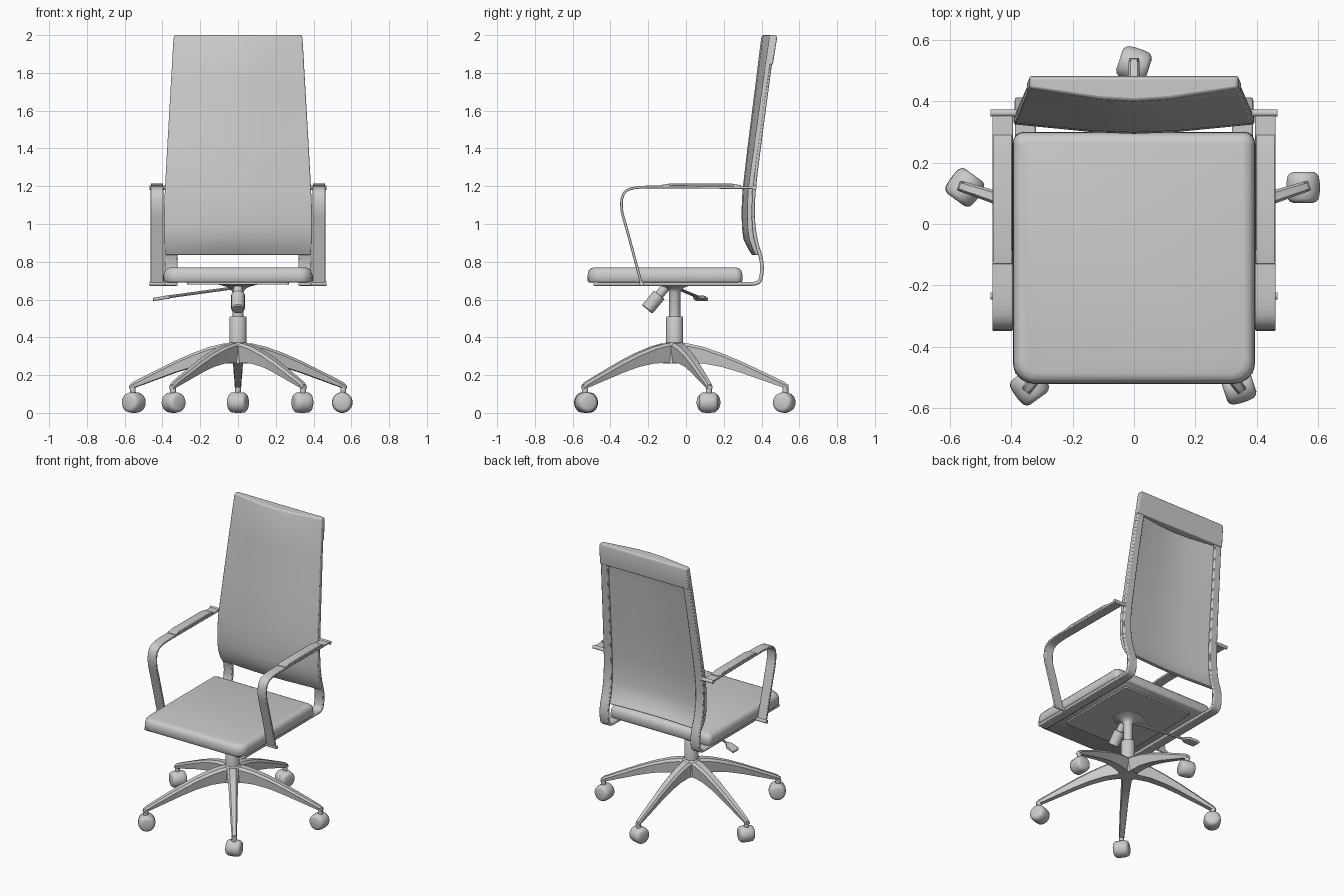
import bpy, bmesh, math
from mathutils import Vector

if "Cube" in bpy.data.objects:
    bpy.data.objects.remove(bpy.data.objects["Cube"])

CY = -0.06  # y of the swivel axis


def loft(name, rings, mirror=False, bevel=0.0, angle=35):
    """Skin closed rings of equal length, cap both ends."""
    bm = bmesh.new()
    vs = [[bm.verts.new(p) for p in ring] for ring in rings]
    n = len(rings[0])
    for a, b in zip(vs, vs[1:]):
        for i in range(n):
            j = (i + 1) % n
            bm.faces.new((a[i], a[j], b[j], b[i]))
    bm.faces.new(vs[0])
    bm.faces.new(vs[-1])
    bmesh.ops.recalc_face_normals(bm, faces=bm.faces)
    me = bpy.data.meshes.new(name)
    bm.to_mesh(me)
    bm.free()
    ob = bpy.data.objects.new(name, me)
    bpy.context.collection.objects.link(ob)
    bpy.ops.object.select_all(action='DESELECT')
    ob.select_set(True)
    bpy.context.view_layer.objects.active = ob
    bpy.ops.object.shade_smooth_by_angle(angle=math.radians(angle))
    if bevel:
        m = ob.modifiers.new("soft_edges", 'BEVEL')
        m.width, m.segments, m.limit_method = bevel, 2, 'ANGLE'
        m.angle_limit = math.radians(50)
    if mirror:
        ob.modifiers.new("mirror", 'MIRROR')
    return ob


def turned(name, start, axis, profile, sides=20, mirror=False):
    """Round part: profile of (distance along axis, radius)."""
    start, axis = Vector(start), Vector(axis).normalized()
    u = axis.orthogonal().normalized()
    v = axis.cross(u)
    ang = [2 * math.pi * i / sides for i in range(sides)]
    return loft(name, [[start + axis * d + (u * math.cos(a) + v * math.sin(a)) * r for a in ang]
                       for d, r in profile], mirror)


def soften(pts, times=2):
    """Corner cutting of an open path."""
    for _ in range(times):
        out = [pts[0]]
        for a, b in zip(pts, pts[1:]):
            out += [tuple(p * .75 + q * .25 for p, q in zip(a, b)),
                    tuple(p * .25 + q * .75 for p, q in zip(a, b))]
        pts = out + [pts[-1]]
    return pts


def ribbon(name, pts, thick, bevel):
    """Flat band along (y, z, inner x, outer x), mirrored to both sides."""
    rings = []
    for i, (y, z, x0, x1) in enumerate(pts):
        a, b = pts[max(i - 1, 0)], pts[min(i + 1, len(pts) - 1)]
        t = Vector((b[0] - a[0], b[1] - a[1])).normalized() * thick / 2
        ny, nz = -t.y, t.x
        rings.append([(x0, y + ny, z + nz), (x1, y + ny, z + nz),
                      (x1, y - ny, z - nz), (x0, y - ny, z - nz)])
    return loft(name, rings, True, bevel)


def rounded_rect(x, y0, y1, rf, rb, z, inset):
    """Rounded outline with front and back corner radii."""
    ring = []
    for sx, y, sy, r, a0 in ((1, y1, 1, rb, 0), (-1, y1, 1, rb, 90),
                             (-1, y0, -1, rf, 180), (1, y0, -1, rf, 270)):
        for k in range(6):
            a = math.radians(a0 + 18 * k)
            q = r - inset * .5
            ring.append((sx * (x - inset - q) + q * math.cos(a),
                         y - sy * (inset + q) + q * math.sin(a), z))
    return ring


# seat cushion and the plate below it
loft("seat", [rounded_rect(.395, -.522, .30, .07, .035, z, i) for z, i in
              ((.69, .008), (.70, 0), (.735, .002), (.753, .007), (.765, .018), (.77, .034))], angle=50)
loft("seat_plate", [rounded_rect(.27, -.36, .24, .02, .02, z, 0) for z in (.68, .695)])

# backrest: rows of z, centre y, edge y, half width
rows = [(.835, .350, .368, .382), (.87, .328, .352, .389), (.92, .304, .335, .392),
        (.98, .296, .327, .393), (1.07, .294, .325, .392), (1.18, .299, .329, .387),
        (1.45, .331, .366, .372), (1.75, .369, .408, .355), (1.985, .398, .442, .341),
        (2.0, .405, .445, .336)]
fracs = (-1, -.67, -.33, 0, .33, .67, 1)


def front_line(row, off):
    z, yc, ye, w = row
    return [(f * w, yc + (ye - yc) * max(0, (abs(f) - .2) / .8) + off, z) for f in fracs]


loft("back_panel", [front_line(r, 0) + front_line(r, .026)[::-1] for r in rows], bevel=.006)

# head band, flat on the rear
head = []
for z, yc, ye, w, rear in ((1.845, .381, .421, .35, .460), (1.985, .398, .442, .341, .482),
                           (2.0, .405, .446, .335, .476)):
    head.append(front_line((z, yc, ye, w), .006) + [(w, rear, z), (-w, rear, z)])
loft("head_band", head, bevel=.005)

# side straps running under the seat and up behind the back
ribbon("frame_strap", soften([
    (-.49, .683, .32, .388), (.30, .683, .32, .388), (.385, .683, .32, .388),
    (.402, .73, .32, .388), (.402, .81, .32, .389), (.368, .91, .325, .39),
    (.352, 1.04, .328, .39), (.358, 1.18, .327, .386), (.392, 1.45, .315, .371),
    (.432, 1.75, .30, .354), (.464, 1.985, .285, .338)]), .02, .006)

# arm loops, pads and cross pins
ribbon("arm_loop", soften([(y, z, .395, .462) for y, z in (
    (.365, 1.192), (-.10, 1.196), (-.27, 1.196), (-.335, 1.17), (-.345, 1.08),
    (-.315, .98), (-.235, .68))]), .014, .003)
ribbon("arm_pad", [(y, z, .397, .460) for y, z in (
    (.29, 1.198), (.24, 1.207), (-.08, 1.208), (-.13, 1.2))], .014, .003)
turned("arm_rear_pin", (.37, .362, 1.192), (1, 0, 0), [(0, .012), (.098, .012)], 12, True)
turned("arm_front_pin", (.33, -.235, .684), (1, 0, 0), [(0, .012), (.138, .012)], 12, True)

# gas column, and the flared mount under the seat
turned("column_sleeve", (0, CY, .34), (0, 0, 1), [(0, .045), (.165, .045), (.17, .042)], 24)
turned("column_mount", (0, CY, .50), (0, 0, 1),
       [(0, .03), (.14, .03), (.155, .038), (.168, .06), (.178, .10), (.185, .10)], 24)

# tension knob
turned("tension_knob", (0, -.10, .675), (0, -.64, -.77),
       [(0, .024), (.065, .024), (.066, .036), (.16, .036), (.166, .031)])

# height lever with its paddle
turned("lever_rod", (0, CY, .665), (-.38, .125, -.052), [(0, .008), (.41, .008)], 10)
loft("lever_paddle", [[(x, y - h, z - .009), (x, y + h, z - .009), (x, y + h, z + .009), (x, y - h, z + .009)]
                      for x, y, z, h in ((-.36, .06, .614, .012), (-.385, .07, .611, .032),
                                         (-.45, .085, .600, .032))], bevel=.004)

# five-star base
turned("base_hub", (0, CY, .262), (0, 0, 1), [(0, .062), (.09, .062), (.106, .054), (.112, .044)], 20)
leg = [(.0, .372, .262, .038), (.08, .366, .264, .036), (.15, .350, .262, .033),
       (.25, .316, .243, .029), (.35, .274, .213, .026), (.45, .227, .178, .023),
       (.54, .184, .146, .019), (.585, .162, .131, .018), (.602, .146, .128, .016)]
for k in range(5):
    a = math.radians(18 + 72 * k)
    d, s = Vector((math.cos(a), math.sin(a), 0)), Vector((-math.sin(a), math.cos(a), 0))
    c = Vector((0, CY, 0))
    rings = []
    for r, zt, zb, w in leg:
        rings.append([c + d * r + s * (w * e) + Vector((0, 0, z)) for e, z in
                      ((-.8, zb), (.8, zb), (1, zt - .015), (.6, zt), (-.6, zt), (-1, zt - .015))])
    loft(f"base_leg_{k + 1}", rings)
    tip = c + d * .586
    turned(f"caster_stem_{k + 1}", tip + Vector((0, 0, .08)), (0, 0, 1), [(0, .016), (.07, .016)], 12)
    b = a + math.radians(72)
    axis = Vector((math.cos(b), math.sin(b), 0))
    turned(f"caster_{k + 1}", c + d * .58 + Vector((0, 0, .055)), axis,
           [(-.05, .034), (-.046, .044), (-.036, .052), (-.015, .055),
            (.015, .055), (.036, .052), (.046, .044), (.05, .034)], 20)
